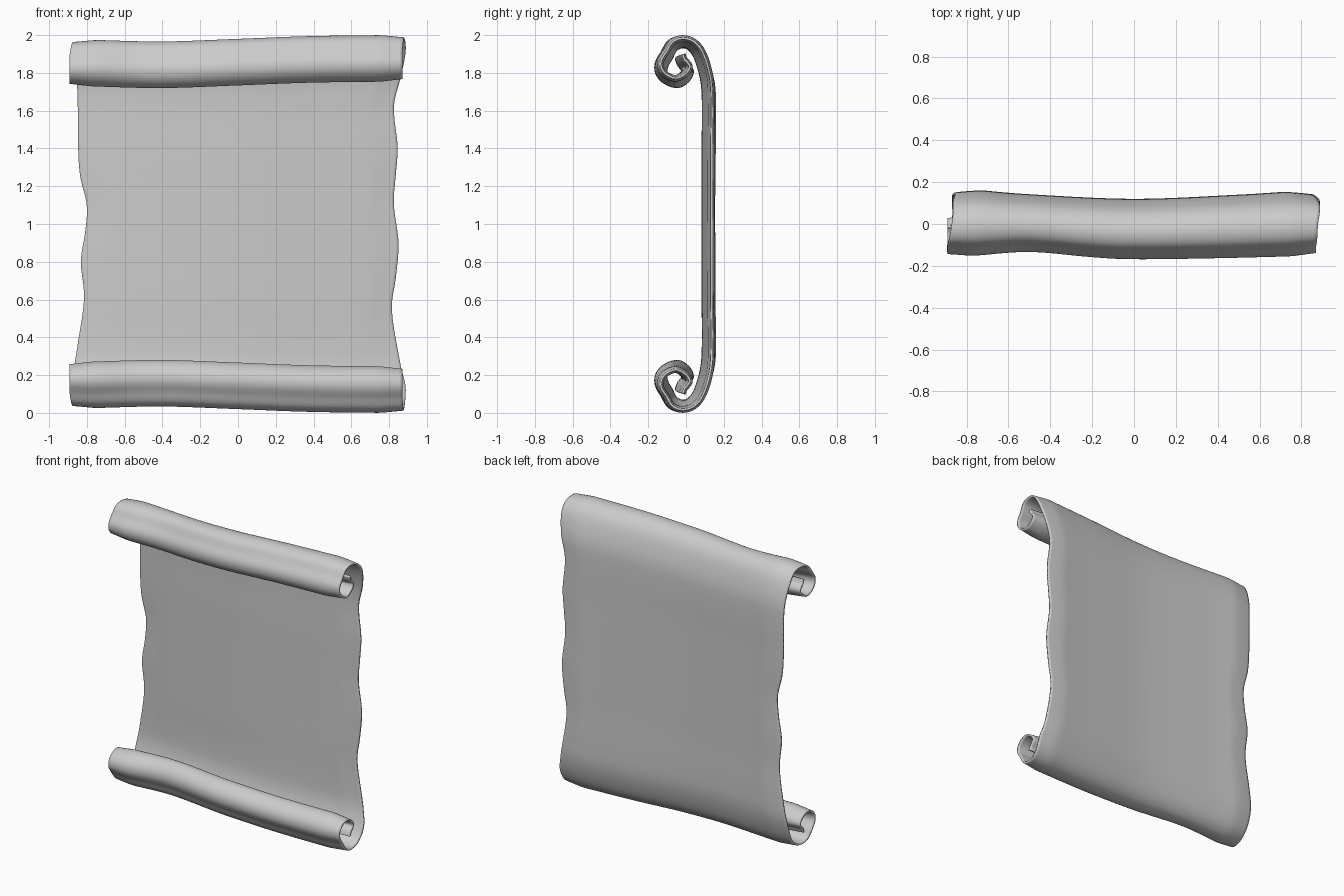
import bpy, bmesh
from mathutils import Vector

if "Cube" in bpy.data.objects:
    bpy.data.objects.remove(bpy.data.objects["Cube"])

# Helpers: smooth curve through points, and smooth lookup table
def catmull(p, steps):
    p = [Vector(q) for q in p]
    p = [2 * p[0] - p[1]] + p + [2 * p[-1] - p[-2]]
    out = []
    for i in range(1, len(p) - 2):
        a, b, c, d = p[i - 1:i + 3]
        for k in range(steps):
            t = k / steps
            out.append(0.5 * (2 * b + (c - a) * t + (2 * a - 5 * b + 4 * c - d) * t * t
                              + (3 * b - a - 3 * c + d) * t ** 3))
    return out + [p[-2]]

def table(points):
    curve = catmull(points, 8)
    def look(v):
        if v <= curve[0].x:
            return curve[0].y
        for a, b in zip(curve, curve[1:]):
            if v <= b.x:
                return a.y + (b.y - a.y) * (v - a.x) / (b.x - a.x)
        return curve[-1].y
    return look

def clamp(v):
    return max(0.0, min(1.0, v))

# Half cross-section (y, z): middle of the sheet to the inner end of the upper curl
HALF = [(0.10, 1.0), (0.10, 1.2), (0.10, 1.4), (0.102, 1.6), (0.095, 1.75), (0.06, 1.88),
        (0.015, 1.943), (-0.04, 1.962), (-0.09, 1.945), (-0.12, 1.895), (-0.148, 1.845),
        (-0.145, 1.80), (-0.115, 1.765), (-0.07, 1.752), (-0.025, 1.778),
        (-0.008, 1.815), (-0.032, 1.85), (-0.042, 1.878)]
STEPS = 5
TOP = 6 * STEPS

# Torn side edges by height, and the waviness of the sheet along x
right_edge = table([(0.0, .875), (.15, .888), (.27, .862), (.55, .815), (.72, .835), (.9, .85), (1.1, .825),
                    (1.25, .835), (1.4, .845), (1.6, .825), (1.75, .86), (1.9, .888), (2.0, .875)])
left_edge = table([(0.0, .865), (.2, .87), (.35, .85), (.6, .815), (.8, .832), (.95, .81), (1.1, .80),
                   (1.25, .835), (1.4, .846), (1.7, .85), (1.9, .865), (2.0, .86)])
back_wave = table([(-.9, .045), (-.75, .042), (-.5, .022), (0, 0), (.5, .02), (.75, .035), (.9, .035)])
front_wave = table([(-.9, .012), (-.75, .018), (-.5, .035), (-.2, .01), (0, 0), (.4, .005), (.9, .018)])
height_wave = table([(-.9, -.004), (-.75, -.006), (-.4, -.014), (0, 0), (.4, .015), (.9, .021)])

half = catmull(HALF, STEPS)
n = len(half)
rows = [(i, -1) for i in range(n - 1, 0, -1)] + [(i, 1) for i in range(n)]
COLS = 48

# Parchment sheet with both ends curled forward
bm = bmesh.new()
grid, weights = [], []
for i, side in rows:
    y0, z0 = half[i]
    rolled = clamp((i - TOP) / (3 * STEPS))
    z_base = 1 + side * (z0 - 1)
    xl = -(left_edge(z_base) * (1 - rolled) + .892 * rolled)
    xr = right_edge(z_base) * (1 - rolled) + .87 * rolled
    line = []
    for c in range(COLS + 1):
        u = c / COLS
        u = u + 0.6 * u * (1 - u) * (2 * u - 1)      # denser columns near the edges
        x = xl + (xr - xl) * u
        t = clamp((y0 + 0.15) / 0.25)
        y = y0 + front_wave(x) * (1 - t) + back_wave(x) * t
        z = 1 + side * (z0 - 1 + height_wave(x) * clamp((z0 - 1) / 0.7))
        line.append(bm.verts.new((x, y, z)))
        weights.append(clamp(0.3 + 0.7 * (min(x - xl, xr - x) / 0.12)))
    grid.append(line)
for a, b in zip(grid, grid[1:]):
    for c in range(COLS):
        bm.faces.new((a[c], a[c + 1], b[c + 1], b[c]))
bmesh.ops.recalc_face_normals(bm, faces=bm.faces)
mesh = bpy.data.meshes.new("scroll_sheet")
bm.to_mesh(mesh)
bm.free()
scroll = bpy.data.objects.new("scroll_sheet", mesh)
bpy.context.collection.objects.link(scroll)

# Thickness, tapering to thin side edges
group = scroll.vertex_groups.new(name="thickness")
for k, w in enumerate(weights):
    group.add([k], w, 'REPLACE')
solid = scroll.modifiers.new("thickness", 'SOLIDIFY')
solid.thickness = 0.036
solid.offset = 0
solid.vertex_group = group.name

bpy.context.view_layer.objects.active = scroll
scroll.select_set(True)
bpy.ops.object.shade_smooth_by_angle(angle=0.9)
